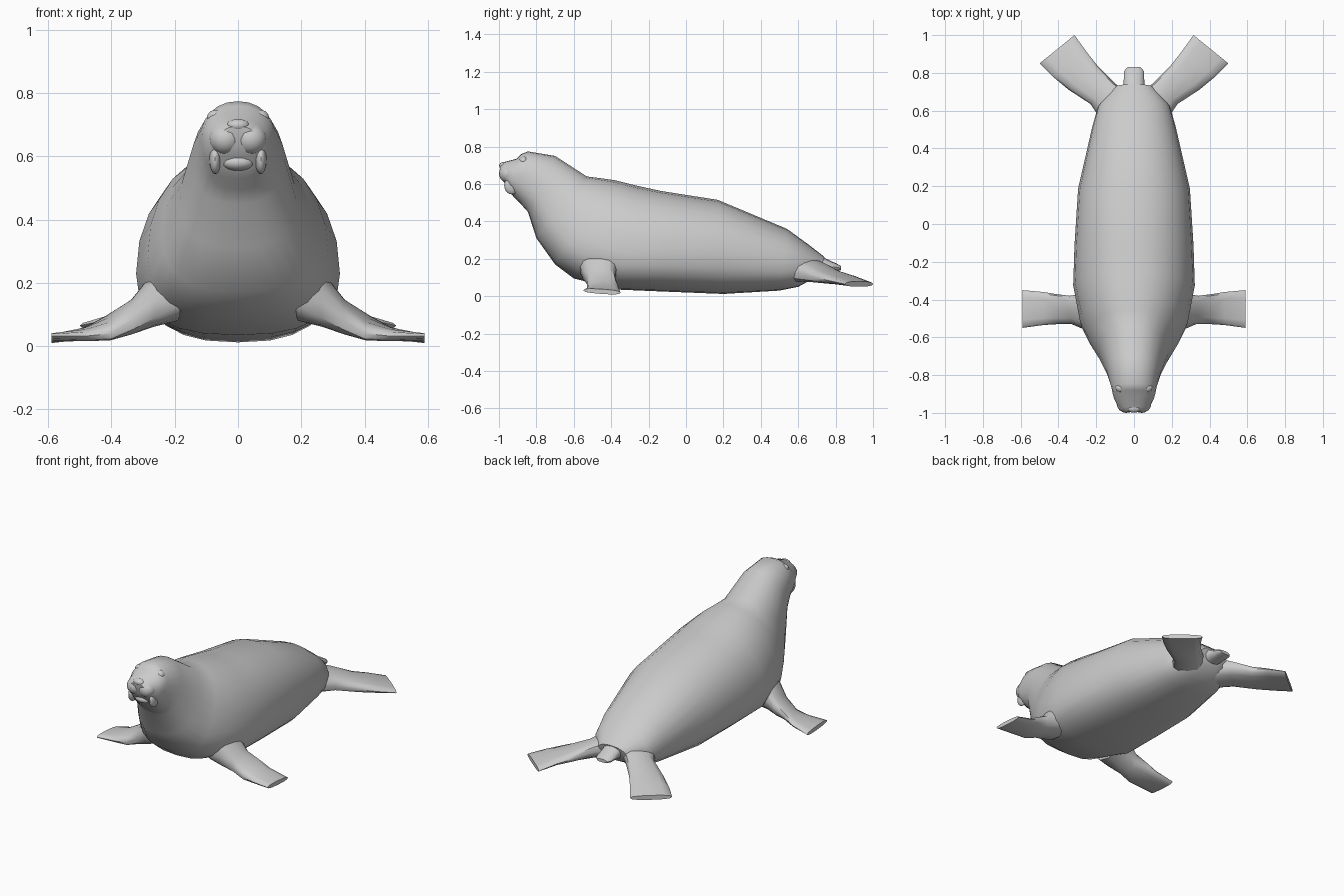
import bpy, bmesh
from math import sin, cos, pi
from mathutils import Vector


def finish(ob, mirror=False, angle=45):
    bpy.context.view_layer.objects.active = ob
    for o in bpy.context.selected_objects:
        o.select_set(False)
    ob.select_set(True)
    if mirror:
        ob.modifiers.new("Mirror", 'MIRROR').use_axis[0] = True
    bpy.ops.object.shade_smooth_by_angle(angle=angle * pi / 180)


def loft(name, rings, mirror=False, angle=45):
    """Skin a list of equal-length point rings and cap both ends."""
    bm = bmesh.new()
    vs = [[bm.verts.new(p) for p in r] for r in rings]
    n = len(vs[0])
    for a, b in zip(vs, vs[1:]):
        for i in range(n):
            j = (i + 1) % n
            bm.faces.new((a[i], a[j], b[j], b[i]))
    bm.faces.new(vs[0])
    bm.faces.new(vs[-1])
    bmesh.ops.recalc_face_normals(bm, faces=bm.faces)
    me = bpy.data.meshes.new(name)
    bm.to_mesh(me)
    bm.free()
    ob = bpy.data.objects.new(name, me)
    bpy.context.collection.objects.link(ob)
    finish(ob, mirror, angle)


def power(v, e):
    return (1 if v >= 0 else -1) * abs(v) ** (2 / e)


def body_ring(ty, tz, by, bz, w, f, n=24):
    """Tilted section: top and bottom points, half width, height of widest level."""
    top, bot = Vector((0, ty, tz)), Vector((0, by, bz))
    mid = bot.lerp(top, f)
    pts = []
    for i in range(n):
        t = 2 * pi * i / n
        s, e = sin(t), (2.15 if sin(t) >= 0 else 2.5)
        arm = (top if s >= 0 else bot) - mid
        p = mid + arm * abs(power(s, e))
        p.x = w * power(cos(t), e)
        pts.append(p)
    return pts


def fin_ring(front, back, thick, n=12):
    """Flat section spanning two edge points with a vertical thickness."""
    a, b = Vector(front), Vector(back)
    mid, half = (a + b) / 2, (a - b) / 2
    return [mid + half * power(cos(2 * pi * i / n), 2.6)
            + Vector((0, 0, thick / 2 * power(sin(2 * pi * i / n), 2.6)))
            for i in range(n)]


def blob(name, loc, size, mirror=False, rot=(0, 0, 0)):
    bpy.ops.mesh.primitive_uv_sphere_add(segments=16, ring_count=10, radius=1,
                                         location=loc, rotation=rot)
    ob = bpy.context.object
    ob.name = name
    ob.scale = size
    bpy.ops.object.transform_apply(location=True, rotation=True, scale=True)
    finish(ob, mirror)


# Head, neck, trunk and rump
body = [
    (-0.995, 0.695, -0.985, 0.625, 0.055, 0.5),
    (-0.970, 0.718, -0.965, 0.600, 0.085, 0.5),
    (-0.905, 0.735, -0.945, 0.560, 0.105, 0.5),
    (-0.880, 0.760, -0.920, 0.530, 0.113, 0.55),
    (-0.845, 0.774, -0.885, 0.495, 0.120, 0.55),
    (-0.700, 0.750, -0.845, 0.450, 0.145, 0.48),
    (-0.530, 0.640, -0.800, 0.310, 0.185, 0.45),
    (-0.450, 0.630, -0.700, 0.170, 0.240, 0.40),
    (-0.380, 0.620, -0.600, 0.095, 0.285, 0.37),
    (-0.260, 0.590, -0.360, 0.035, 0.322, 0.35),
    (-0.130, 0.562, -0.100, 0.024, 0.315, 0.38),
    (0.170, 0.515, 0.200, 0.012, 0.296, 0.42),
    (0.540, 0.360, 0.500, 0.030, 0.220, 0.45),
    (0.650, 0.280, 0.600, 0.050, 0.190, 0.45),
    (0.740, 0.210, 0.710, 0.110, 0.100, 0.50),
]
loft("body", [body_ring(*r) for r in body])

# Tail stub
loft("tail", [body_ring(*r, n=12) for r in (
    (0.66, 0.25, 0.66, 0.12, 0.07, 0.5), (0.75, 0.20, 0.75, 0.13, 0.055, 0.5),
    (0.81, 0.172, 0.81, 0.135, 0.052, 0.5), (0.83, 0.16, 0.83, 0.14, 0.035, 0.5))])

# Front flippers, curving down to flat square paddles
loft("front_flippers", [fin_ring(*r) for r in (
    ((0.18, -0.58, 0.20), (0.20, -0.34, 0.20), 0.24),
    ((0.26, -0.56, 0.14), (0.28, -0.37, 0.15), 0.17),
    ((0.33, -0.53, 0.085), (0.34, -0.38, 0.10), 0.11),
    ((0.40, -0.53, 0.040), (0.42, -0.37, 0.075), 0.065),
    ((0.48, -0.535, 0.032), (0.48, -0.36, 0.045), 0.042),
    ((0.59, -0.55, 0.032), (0.59, -0.35, 0.018), 0.026))], mirror=True)

# Hind flippers, splayed outward and back
loft("hind_flippers", [fin_ring(*r) for r in (
    ((0.16, 0.53, 0.14), (0.03, 0.68, 0.15), 0.14),
    ((0.23, 0.635, 0.115), (0.105, 0.75, 0.145), 0.10),
    ((0.345, 0.71, 0.095), (0.195, 0.84, 0.11), 0.065),
    ((0.43, 0.78, 0.08), (0.25, 0.91, 0.095), 0.045),
    ((0.50, 0.85, 0.065), (0.315, 1.0, 0.065), 0.028))], mirror=True)

# Face: whisker pads, drooping lip corners, nose, eyes, chin
blob("whisker_pads", (0.040, -0.950, 0.655), (0.052, 0.050, 0.050), True)
blob("lip_corners", (0.072, -0.930, 0.592), (0.019, 0.042, 0.048), True)
blob("nose", (0, -0.975, 0.698), (0.036, 0.024, 0.020))
blob("chin", (0, -0.935, 0.580), (0.052, 0.034, 0.026))
blob("eyes", (0.070, -0.868, 0.722), (0.028, 0.024, 0.025), True)
